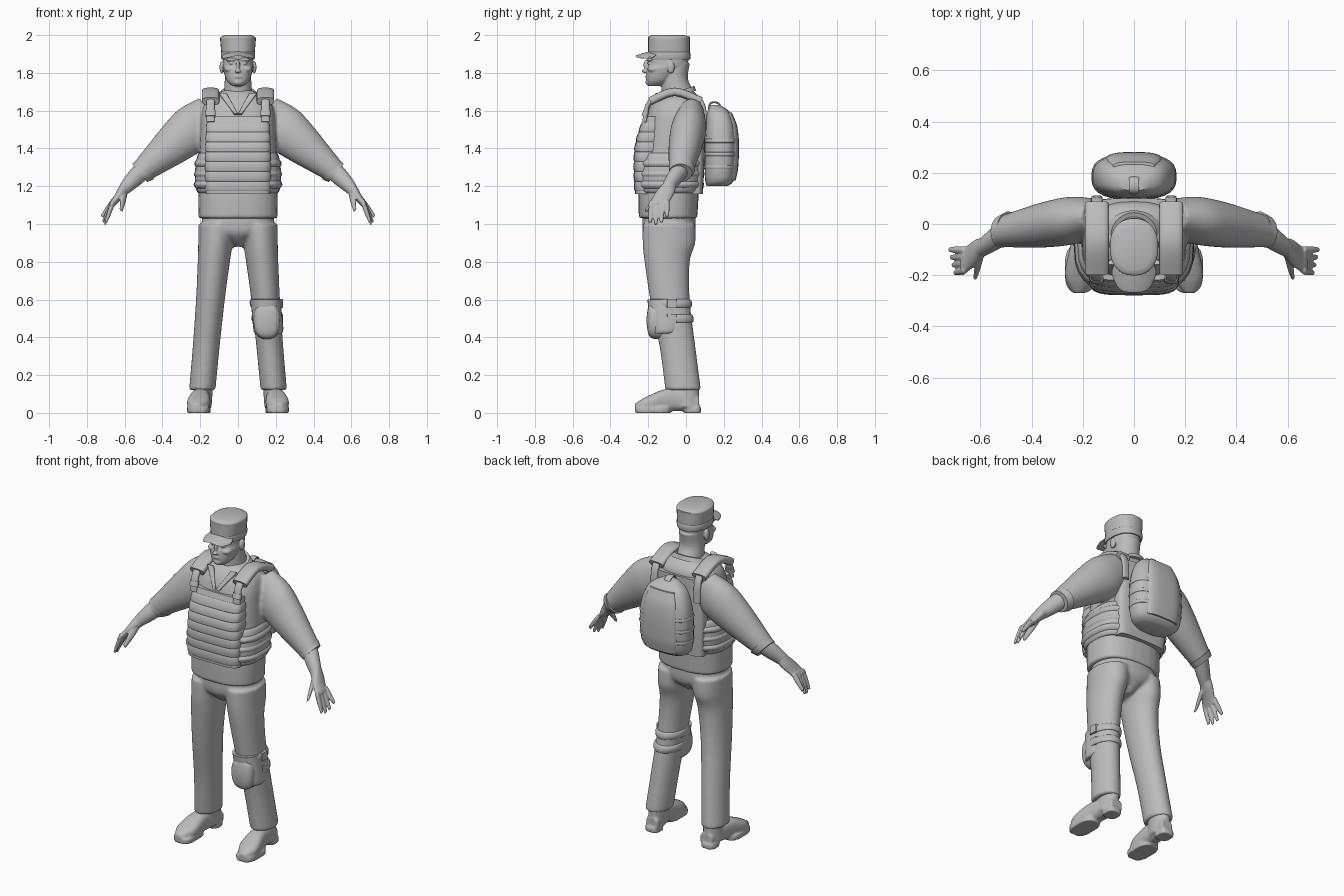
import bpy, bmesh, math
from mathutils import Vector, Matrix

if "Cube" in bpy.data.objects:
    bpy.data.objects.remove(bpy.data.objects["Cube"])

GREY = (.5, .5, .5, 1)
material = bpy.data.materials.new("plain grey")
material.use_nodes = True
material.diffuse_color = GREY
material.node_tree.nodes["Principled BSDF"].inputs["Base Color"].default_value = GREY

ACROSS, DEPTH, UP = Vector((1, 0, 0)), Vector((0, 1, 0)), Vector((0, 0, 1))
ARM_NORMAL = Vector((.64, 0, .77))
MIDDLE, PAIR = (1,), (1, -1)


def slab(z, half, front, back, x=0):
    """Level section from its half width and its front and back."""
    return Vector((x, (front + back) / 2, z, half, (back - front) / 2))


def grown(section, amount):
    return section + Vector((0, 0, 0, amount, amount))


def spline(rows, steps=4):
    points = [Vector(row) for row in rows]
    padded = [points[0], *points, points[-1]]
    result = []
    for before, start, end, after in zip(padded, padded[1:], padded[2:], padded[3:]):
        bend_in, bend_out = (end - before) / 2, (after - start) / 2
        for k in range(steps):
            t = k / steps
            ease = t * t * (3 - 2 * t)
            result.append(start * (1 - ease) + end * ease
                          + bend_in * t * (1 - t) ** 2 - bend_out * t * t * (1 - t))
    return result + [points[-1]]


def section_at(profile, z):
    """Section of a level profile at any height."""
    rows = sorted(spline(profile), key=lambda row: row[2])
    for low, high in zip(rows, rows[1:]):
        if low[2] <= z <= high[2]:
            return low.lerp(high, (z - low[2]) / (high[2] - low[2]))
    return rows[-1] if z > rows[-1][2] else rows[0]


def loft(bm, rows, u=ACROSS, v=DEPTH, power=2, count=28, sides=MIDDLE):
    """Skin superellipse sections (x, y, z, half u, half v); v=None follows the path."""
    sections = spline(rows)
    for side in sides:
        rings = []
        for i, section in enumerate(sections):
            axis = v
            if v is None:
                ahead = sections[min(i + 1, len(sections) - 1)]
                behind = sections[max(i - 1, 0)]
                axis = Vector((ahead - behind)[:3]).cross(u).normalized()
            ring = []
            for k in range(count):
                angle = math.tau * k / count
                c, s = math.cos(angle), math.sin(angle)
                point = Vector(section[:3])
                point += u * section[3] * math.copysign(abs(c) ** (2 / power), c)
                point += axis * section[4] * math.copysign(abs(s) ** (2 / power), s)
                ring.append(bm.verts.new((point.x * side, point.y, point.z)))
            rings.append(ring)
        for lower, upper in zip(rings, rings[1:]):
            for k in range(count):
                n = (k + 1) % count
                bm.faces.new((lower[k], lower[n], upper[n], upper[k]))
        bm.faces.new(rings[0])
        bm.faces.new(rings[-1])


def limb(bm, start, end, radii, widen=(1, 1)):
    """Mirrored straight tube with evenly spaced radii, widened front to back."""
    rows = []
    for i, radius in enumerate(radii):
        t = i / (len(radii) - 1)
        spread = widen[0] + (widen[1] - widen[0]) * t
        rows.append((*Vector(start).lerp(Vector(end), t), radius, radius * spread))
    loft(bm, rows, u=ARM_NORMAL, sides=PAIR)


def band(bm, profile, low, high, amount, **options):
    """Pillowed band standing proud of a level profile."""
    rows = []
    for t in (0, .1, .5, .9, 1):
        section = section_at(profile, low + (high - low) * t)
        rows.append(grown(section, amount * (1 - (2 * t - 1) ** 4)))
    loft(bm, rows, **options)


def strap(bm, path, x, half, thick, sides=PAIR):
    """Ribbon along a path of (y, z) points."""
    rows = [(x, y, z, half, thick) for y, z in path]
    loft(bm, rows, v=None, power=3, sides=sides)


def blob(bm, place, size, sides=MIDDLE):
    for side in sides:
        x, y, z = place
        matrix = Matrix.Translation((x * side, y, z)) @ Matrix.Diagonal((*size, 1))
        bmesh.ops.create_uvsphere(bm, u_segments=20, v_segments=12, radius=1, matrix=matrix)


def build(name, bm, voxel=None, soften=2):
    """Finish a part; a voxel size fuses its pieces into one skin."""
    bmesh.ops.recalc_face_normals(bm, faces=bm.faces)
    mesh = bpy.data.meshes.new(name)
    bm.to_mesh(mesh)
    bm.free()
    mesh.materials.append(material)
    part = bpy.data.objects.new(name, mesh)
    bpy.context.collection.objects.link(part)
    bpy.ops.object.select_all(action="DESELECT")
    part.select_set(True)
    bpy.context.view_layer.objects.active = part
    bpy.ops.object.shade_smooth_by_angle(angle=math.radians(40))
    if voxel:
        fuse = part.modifiers.new("fuse", "REMESH")
        fuse.mode, fuse.voxel_size, fuse.use_smooth_shade = "VOXEL", voxel, True
        part.modifiers.new("soften", "SMOOTH").iterations = soften


def build_loft(name, rows, **options):
    bm = bmesh.new()
    loft(bm, rows, **options)
    build(name, bm)


def build_bands(name, profile, heights, reach, amount, **options):
    bm = bmesh.new()
    for z in heights:
        band(bm, profile, z - reach, z + reach, amount, **options)
    build(name, bm)


def leg_slab(z, front, back):
    return slab(z, .07 + .03 * z ** 3, front, back, x=.2 - .09 * z)


def boot_section(y, half, top):
    return (.19 - .1 * y, y, top / 2 + .01, half, top / 2)


# Trousers: hips and two legs
leg = [leg_slab(1, -.23, .05), leg_slab(.9, -.23, .05), leg_slab(.8, -.22, .02),
       leg_slab(.6, -.19, .02), leg_slab(.35, -.14, .05), leg_slab(.12, -.11, .08)]
hips = [slab(1.07, .19, -.23, .05), slab(.97, .18, -.23, .05), slab(.92, .07, -.2, .02),
        slab(.88, .02, -.15, -.03)]
bm = bmesh.new()
loft(bm, hips, power=2.3)
loft(bm, leg, sides=PAIR)
build("trousers", bm, voxel=.009, soften=8)

# Boots: shaft, foot, heel and sole
bm = bmesh.new()
loft(bm, [slab(.17, .05, -.08, .07, x=.18), slab(.03, .05, -.08, .07, x=.19)], sides=PAIR)
loft(bm, [boot_section(.07, .04, .08), boot_section(-.08, .05, .12),
          boot_section(-.2, .06, .08), boot_section(-.27, .02, .04)],
     v=UP, power=2.5, sides=PAIR)
for front, back, half, x in ((-.01, .08, .045, .19), (-.27, -.08, .06, .21)):
    loft(bm, [slab(z, half, front, back, x) for z in (0, .03)], power=3, sides=PAIR)
build("boots", bm, voxel=.007, soften=3)

# Shirt: torso and sleeves
torso = [slab(1.03, .21, -.25, .06), slab(1.2, .21, -.25, .07), slab(1.5, .2, -.22, .09),
         slab(1.6, .19, -.2, .09), slab(1.66, .16, -.17, .08), slab(1.71, .07, -.12, .03)]
shoulder, cuff, wrist = (.14, .03, 1.59), (.52, -.03, 1.27), (.59, -.09, 1.2)
bm = bmesh.new()
loft(bm, torso, power=2.5)
limb(bm, shoulder, cuff, (.1, .125, .11, .085, .06), widen=(.65, 1))
build("shirt", bm, voxel=.009, soften=8)

# Collar, lapels and rolled cuffs
build_loft("collar", [slab(1.67, .12, -.16, .06), slab(1.7, .09, -.14, .05)],
           v=Vector((0, .94, .33)))
build_loft("lapels", [(.08, -.15, 1.69, .02, .01), (.01, -.21, 1.58, .01, .01)],
           v=None, power=4, sides=PAIR)
bm = bmesh.new()
limb(bm, Vector(cuff) - Vector((.03, -.01, -.02)), cuff, (.069, .062))
build("cuffs", bm)

# Forearms, palms, fingers and thumbs
bm = bmesh.new()
limb(bm, (.49, -.02, 1.3), wrist, (.05, .047, .037))
limb(bm, wrist, (.67, -.15, 1.1), (.036, .028, .02, .016), widen=(1, 3.3))
for i in range(4):
    knuckle = (.66, -.18 + .026 * i, 1.12)
    tip = (.7 + .007 * i, -.19 + .03 * i, 1 + .01 * (i - 1) ** 2)
    limb(bm, knuckle, tip, (.015, .014, .009))
limb(bm, (.6, -.12, 1.17), (.62, -.21, 1.07), (.022, .019, .011))
build("hands", bm, voxel=.0045)

# Head: neck, face, features and ears
bm = bmesh.new()
loft(bm, [slab(1.6, .09, -.13, .07), slab(1.7, .075, -.13, .04), slab(1.77, .07, -.13, .01),
          slab(1.85, .07, -.13, .02)])
loft(bm, [slab(1.73, .03, -.2, -.13), slab(1.76, .06, -.21, -.08), slab(1.82, .08, -.21, -.02),
          slab(1.85, .08, -.2, .01), slab(1.94, .08, -.2, .02)], power=2.3)
brow, eye, cheek, ear = (.035, -.19, 1.87), (.034, -.185, 1.85), (.045, -.17, 1.82), (.086, -.08, 1.83)
nose, nose_tip, lips, chin = (0, -.21, 1.84), (0, -.22, 1.81), (0, -.206, 1.78), (0, -.2, 1.75)
blob(bm, brow, (.03, .02, .01), PAIR)
blob(bm, eye, (.015, .02, .01), PAIR)
blob(bm, cheek, (.03, .035, .02), PAIR)
blob(bm, ear, (.012, .02, .034), PAIR)
blob(bm, nose, (.01, .015, .03))
blob(bm, nose_tip, (.016, .014, .01))
blob(bm, lips, (.025, .01, .01))
blob(bm, chin, (.025, .015, .015))
build("head", bm, voxel=.004, soften=4)

# Cap: crown, band and a brim drooping at the sides
crown = [slab(1.87, .085, -.2, .02), slab(1.97, .094, -.2, .02), slab(1.99, .09, -.2, .02),
         slab(2, .07, -.18, -.01)]
build_loft("cap_crown", crown, power=2.3)
build_bands("cap_band", crown, [1.89], .02, .004, power=2.3)
brim = []
for i in range(-6, 7):
    t = i / 6
    brim.append((.086 * t, -.19, 1.91 - .03 * t * t, .01 + .07 * (1 - t ** 4), .005))
build_loft("cap_brim", brim, u=Vector((0, .96, .25)), v=UP)

# Vest: waist wrap, front and back panels with webbing rows
build_bands("waist_wrap", torso, [1.27], .105, .02, power=2.8)
build_bands("wrap_webbing", torso, (1.21, 1.265, 1.32), .024, .025, power=2.8)
front = [slab(1.16, .17, -.27, -.13), slab(1.4, .17, -.27, -.13), slab(1.57, .16, -.22, -.12)]
build_loft("front_panel", front, power=4, count=40)
build_bands("front_webbing", front, [1.2 + .052 * i for i in range(7)], .026, .005,
            power=4, count=40)
build_loft("back_panel", [slab(1.16, .16, 0, .09), slab(1.4, .17, 0, .1),
                          slab(1.63, .15, .02, .1)], power=4)

# Shoulder straps, pads and buckles
path = [(-.22, 1.54), (-.19, 1.65), (-.06, 1.7), (.08, 1.65), (.1, 1.5)]
for name, route, half, thick in (("shoulder_straps", path, .022, .012),
                                 ("shoulder_pads", path[1:4], .046, .022),
                                 ("strap_buckles", [(-.22, 1.57), (-.21, 1.6)], .027, .016)):
    bm = bmesh.new()
    strap(bm, route, .145, half, thick)
    build(name, bm)

# Backpack: body, raised outer panel, straps and grab loop
pack = [slab(1.2, .11, .11, .22), slab(1.25, .155, .1, .26), slab(1.45, .16, .1, .27),
        slab(1.58, .12, .11, .24), slab(1.63, .05, .13, .18)]
build_loft("backpack", pack, power=2.7)
panel = [Vector((x, y + .05, z, half * .72, deep - .04))
         for x, y, z, half, deep in (section_at(pack, 1.23 + .06 * i) for i in range(7))]
build_loft("pack_panel", panel, power=3)
build_bands("pack_straps", pack, (1.3, 1.37, 1.44), .01, .004, power=2.7)
bm = bmesh.new()
strap(bm, [(.12, 1.6), (.13, 1.64), (.17, 1.64), (.19, 1.6)], 0, .02, .005, sides=MIDDLE)
build("pack_loop", bm)

# Knee pad on the left leg: sleeve, hard cup, straps and buckles
build_loft("knee_sleeve", [slab(.42, .07, -.18, -.04, x=.16), slab(.45, .08, -.185, -.02, x=.16),
                           slab(.6, .078, -.205, -.02, x=.146)], power=2.3)
build_loft("knee_cup", [(.153, y, .49, .072 * size, .1 * size) for y, size in
                        ((-.13, 1), (-.18, .95), (-.2, .7), (-.208, .2))], v=UP, power=2.5)
build_bands("knee_straps", leg, (.5, .58), .022, .01)
bm = bmesh.new()
for z in (.5, .58):
    loft(bm, [slab(height, .01, -.1, -.05, x=.228) for height in (z - .024, z + .024)], power=5)
build("knee_buckles", bm)
